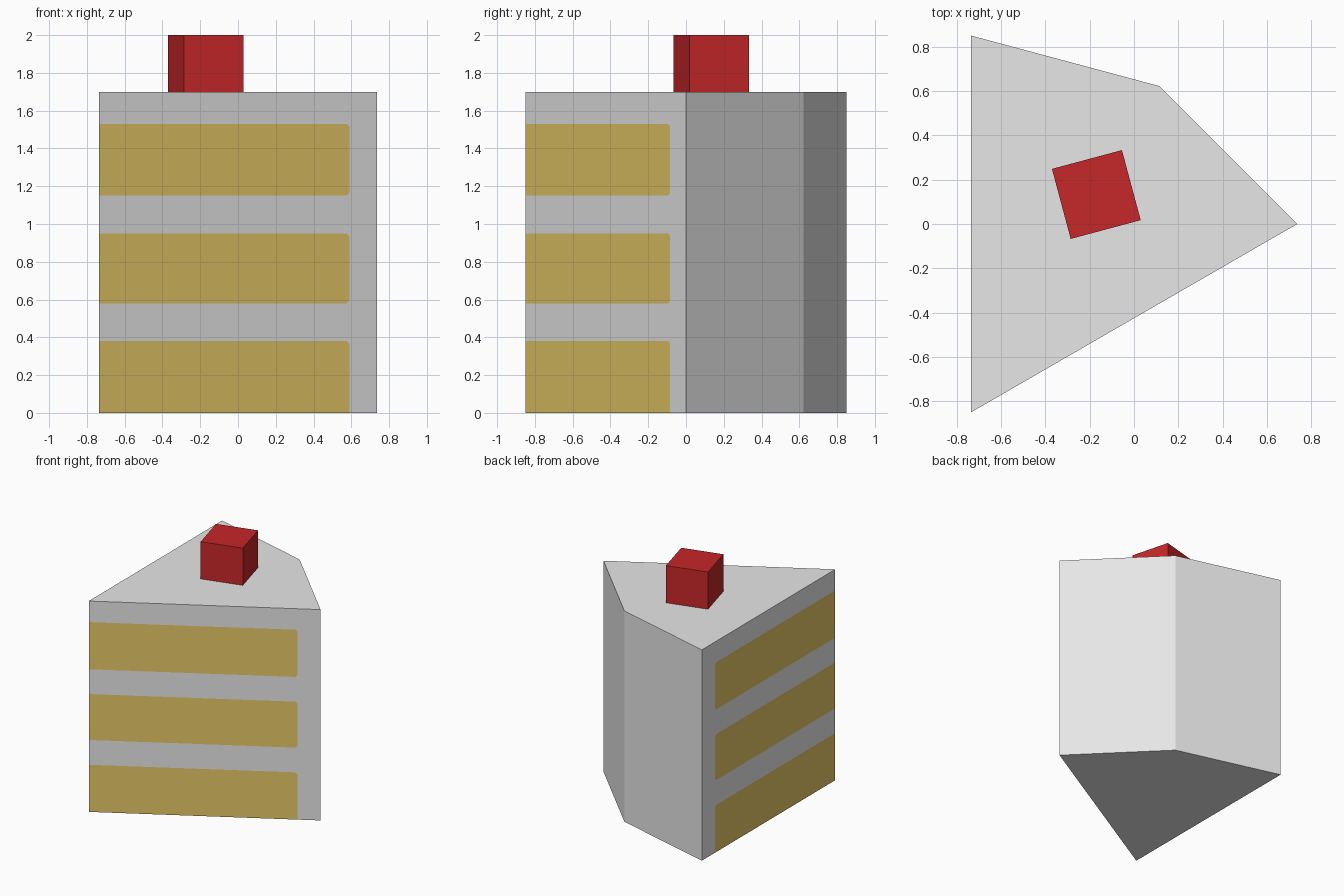
import bpy, bmesh, math
from mathutils import Vector, Matrix

if "Cube" in bpy.data.objects:
    bpy.data.objects.remove(bpy.data.objects["Cube"])

R, H = 1.7, 1.7                        # slice radius and height
APEX = Vector((-0.736, -0.85, 0))
LAYERS = [(0.0, 0.38), (0.58, 0.95), (1.15, 1.53)]
REACH, CH = 0.9 * R, 0.015             # sponge length and corner chamfer


def material(name, rgb):
    m = bpy.data.materials.new(name)
    m.diffuse_color = (*rgb, 1)
    m.use_nodes = True
    m.node_tree.nodes["Principled BSDF"].inputs["Base Color"].default_value = m.diffuse_color
    return m


def finish(bm, name, mats):
    bmesh.ops.remove_doubles(bm, verts=bm.verts, dist=0.0005)
    bmesh.ops.recalc_face_normals(bm, faces=bm.faces)
    me = bpy.data.meshes.new(name)
    bm.to_mesh(me)
    bm.free()
    for m in mats:
        me.materials.append(m)
    ob = bpy.data.objects.new(name, me)
    bpy.context.collection.objects.link(ob)
    return ob


icing = material("white icing", (0.80, 0.80, 0.80))
sponge = material("yellow sponge", (0.80, 0.58, 0.135))
red = material("cherry red", (0.565, 0.02, 0.022))


def at(deg, s, z):
    """Point at distance s from the tip, along a direction, at height z."""
    a = math.radians(deg)
    return APEX + Vector((s * math.cos(a), s * math.sin(a), z))


# Cake slice: wedge with sponge layers cut into both straight walls
bm = bmesh.new()


def face(pts, mat=0):
    bm.faces.new([bm.verts.new(p) for p in pts]).material_index = mat


for deg in (30, 90):
    comb = []                          # icing outline running around the layers
    for lo, hi in LAYERS:
        end = [(REACH, hi - CH), (REACH - CH, hi)]
        if lo > 0:
            end = [(REACH - CH, lo), (REACH, lo + CH)] + end
            comb.append((0, lo))
        else:
            end = [(REACH, 0)] + end
        face([at(deg, s, z) for s, z in [(0, lo)] + end + [(0, hi)]], 1)
        comb += end + [(0, hi)]
    comb += [(0, H), (R, H), (R, 0)]
    face([at(deg, s, z) for s, z in comb])

# Outer walls, top and bottom
for a in (30, 60):
    face([at(a, R, 0), at(a + 30, R, 0), at(a + 30, R, H), at(a, R, H)])
face([at(0, 0, H)] + [at(a, R, H) for a in (30, 60, 90)])
face([at(0, 0, 0), at(30, REACH, 0)] + [at(a, R, 0) for a in (30, 60, 90)]
     + [at(90, REACH, 0)])
finish(bm, "cake_slice", [icing, sponge])

# Cherry block on top
bm = bmesh.new()
bmesh.ops.create_cube(bm, size=1, matrix=Matrix.Translation((-0.17, 0.133, H + 0.15))
                      @ Matrix.Rotation(math.radians(15), 4, 'Z')
                      @ Matrix.Diagonal((0.327, 0.327, 0.3, 1)))
finish(bm, "cherry", [red])
